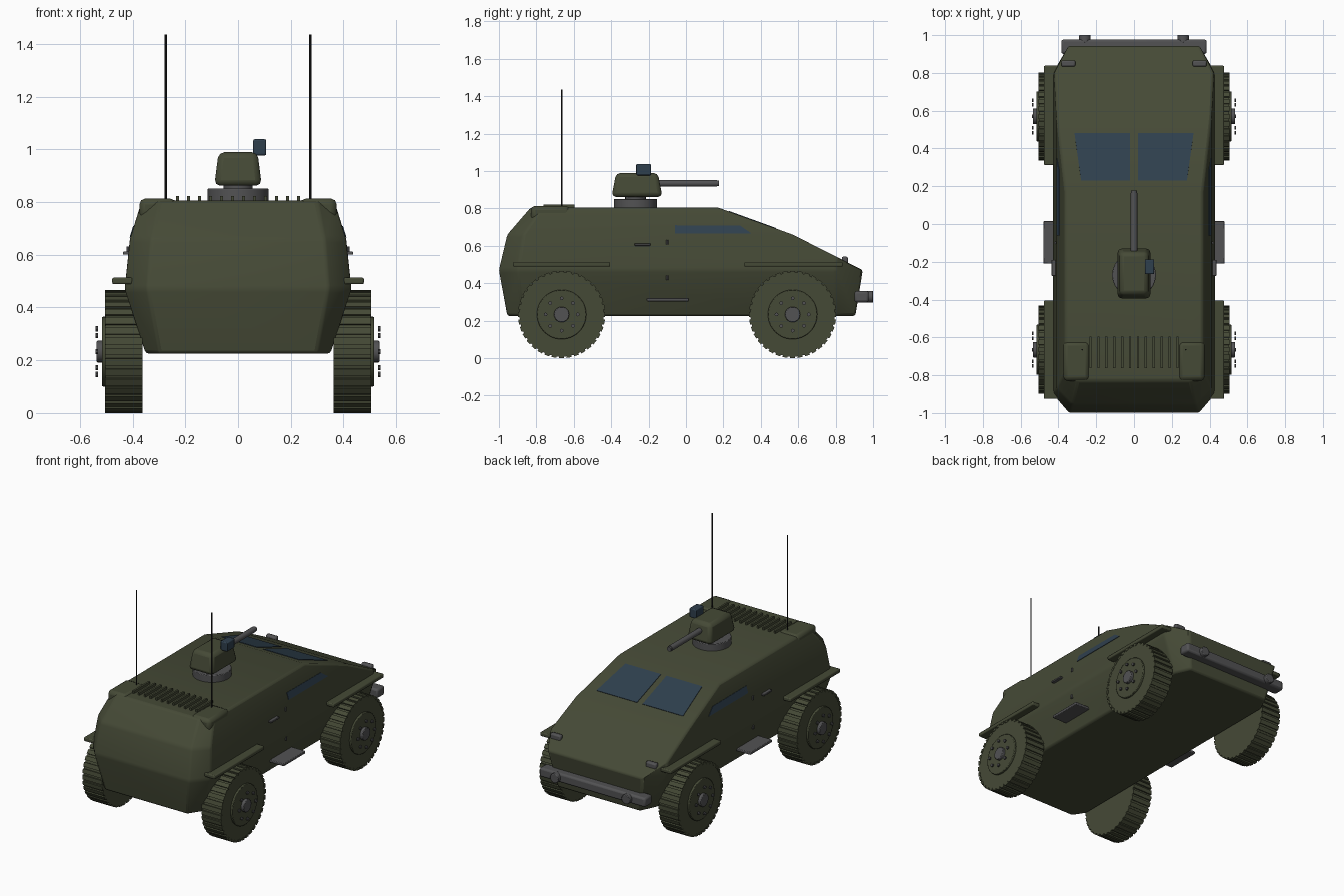
import bpy, bmesh, math
from mathutils import Vector, Matrix

if "Cube" in bpy.data.objects:
    bpy.data.objects.remove(bpy.data.objects["Cube"])


def material(name, rgb):
    m = bpy.data.materials.new(name)
    m.diffuse_color = (*rgb, 1)
    m.use_nodes = True
    m.node_tree.nodes["Principled BSDF"].inputs["Base Color"].default_value = m.diffuse_color
    return m


GREEN = material("olive green", (0.060, 0.068, 0.037))
GREY = material("gunmetal grey", (0.085, 0.085, 0.088))
GLASS = material("blue glass", (0.028, 0.050, 0.075))
BLACK = material("antenna black", (0.012, 0.012, 0.012))


def finish(name, bm, mat, mirror=False, bevel=0, smooth=True):
    bmesh.ops.recalc_face_normals(bm, faces=bm.faces)
    me = bpy.data.meshes.new(name)
    bm.to_mesh(me)
    bm.free()
    me.materials.append(mat)
    ob = bpy.data.objects.new(name, me)
    bpy.context.collection.objects.link(ob)
    if bevel:
        b = ob.modifiers.new("bevel", 'BEVEL')
        b.width, b.segments, b.limit_method = bevel, 2, 'ANGLE'
        b.angle_limit = math.radians(20)
    if mirror:
        ob.modifiers.new("mirror", 'MIRROR').use_mirror_merge = False
    if smooth:
        bpy.ops.object.select_all(action='DESELECT')
        bpy.context.view_layer.objects.active = ob
        ob.select_set(True)
        bpy.ops.object.shade_smooth_by_angle(angle=math.radians(30))
    return ob


def add_box(bm, lo, hi, rot=None, taper=(1, 1)):
    lo, hi = Vector(lo), Vector(hi)
    vs = bmesh.ops.create_cube(bm, size=1)['verts']
    for v in vs:
        top = v.co.z > 0
        v.co = Vector([c * s for c, s in zip(v.co, hi - lo)])
        if top:
            v.co.x *= taper[0]
            v.co.y *= taper[1]
        if rot:
            v.co = rot @ v.co
        v.co += (lo + hi) / 2


def box(name, lo, hi, mat, mirror=False, bevel=0, rot=None, taper=(1, 1)):
    bm = bmesh.new()
    add_box(bm, lo, hi, rot, taper)
    return finish(name, bm, mat, mirror, bevel, smooth=bool(bevel))


def add_rod(bm, a, b, r, n=24, r2=None):
    a, b = Vector(a), Vector(b)
    d = b - a
    mtx = Matrix.Translation((a + b) / 2) @ d.to_track_quat('Z', 'Y').to_matrix().to_4x4()
    bmesh.ops.create_cone(bm, cap_ends=True, segments=n, radius1=r, radius2=r if r2 is None else r2,
                          depth=d.length, matrix=mtx)


def rod(name, a, b, r, mat, n=24, mirror=False, bevel=0):
    bm = bmesh.new()
    add_rod(bm, a, b, r, n)
    return finish(name, bm, mat, mirror, bevel)


def plate(name, pts, mat, thick=0.005):
    # thin window plate raised slightly off the hull, mirrored
    pts = [Vector(p) for p in pts]
    n = (pts[1] - pts[0]).cross(pts[2] - pts[0]).normalized()
    if n.z < 0:
        n = -n
    bm = bmesh.new()
    lo = [bm.verts.new(p - n * 0.003) for p in pts]
    hi = [bm.verts.new(p + n * (thick - 0.002)) for p in pts]
    bm.faces.new(lo)
    bm.faces.new(hi)
    for i in range(len(pts)):
        j = (i + 1) % len(pts)
        bm.faces.new((lo[i], lo[j], hi[j], hi[i]))
    return finish(name, bm, mat, True, smooth=False)


# faceted armoured hull: convex shell over half-outline corners
half = [(.30, -.955, .225), (.35, -.88, .225), (.35, .80, .225), (.30, .905, .225),
        (.345, -1.0, .47), (.43, -.90, .47), (.43, .80, .47), (.345, .945, .47),
        (.33, -.955, .66), (.41, -.87, .66), (.41, .57, .66), (.422, .80, .543),
        (.30, -.83, .805), (.365, -.77, .805), (.365, .17, .805)]
bm = bmesh.new()
for x, y, z in half:
    bm.verts.new((x, y, z))
    bm.verts.new((-x, y, z))
bmesh.ops.convex_hull(bm, input=bm.verts)
bmesh.ops.dissolve_limit(bm, angle_limit=math.radians(2), verts=bm.verts, edges=bm.edges)
finish("hull", bm, GREEN, bevel=0.012)

# windscreen panes and side windows
slope = lambda y: .805 - .3625 * (y - .17)
plate("windscreen", [(x, y, slope(y)) for x, y in ((.02, .48), (.315, .48), (.28, .23), (.02, .23))], GLASS)
side = lambda z: .41 - .045 * (z - .66) / .145
plate("side_window", [(side(z), y, z) for y, z in ((-.06, .665), (.35, .665), (.29, .707), (-.06, .709))], GLASS)

# wheels: tyre with tread bars, rim disc, hub and bolts
R, ZC = .233, .233
for label, yc in (("front", .57), ("rear", -.665)):
    bm = bmesh.new()
    add_rod(bm, (.362, yc, ZC), (.503, yc, ZC), R - .008, 64)
    N = 36
    for i in range(N):
        a = 2 * math.pi * i / N
        rot = Matrix.Rotation(a, 3, 'X')
        c = Vector((.4335, yc, ZC)) + rot @ Vector((0, 0, R - .008))
        h = Vector((.0715, .0135, .008))
        add_box(bm, c - h, c + h, rot)
    finish(label + "_tyre", bm, GREEN, True)
    rod(label + "_rim", (.48, yc, ZC), (.516, yc, ZC), .132, GREEN, 48, True, .004)
    rod(label + "_hub", (.51, yc, ZC), (.536, yc, ZC), .041, GREY, 24, True, .004)
    bm = bmesh.new()
    for i in range(8):
        a = math.pi * i / 4
        y, z = yc + .086 * math.cos(a), ZC + .086 * math.sin(a)
        add_rod(bm, (.531, y, z), (.541, y, z), .01, 10)
    finish(label + "_bolts", bm, GREY, True)

# fenders
box("front_fender", (.40, .312, .488), (.477, .838, .513), GREEN, True, .006)
box("rear_fender", (.40, -.925, .488), (.477, -.405, .513), GREEN, True, .006)

# side steps, door handles and hinges
box("side_step", (.36, -.21, .303), (.48, .015, .321), GREY, True, .004)
box("door_handle", (.405, -.275, .600), (.436, -.19, .612), GREY, True, .003)
bm = bmesh.new()
for z, x in ((.43, .419), (.62, .416)):
    add_rod(bm, (x, -.10, z - .012), (x, -.10, z + .012), .007, 10)
finish("door_hinges", bm, GREY, True)

# bumper, tow hooks and headlamps
box("bumper", (-.385, .90, .298), (.385, .977, .358), GREY, False, .012)
rod("tow_hook", (.26, .96, .328), (.26, 1.0, .328), .031, GREY, 20, True, .004)
box("headlamp", (.31, .833, .503), (.385, .866, .542), GREY, True, .009)

# rear deck boxes, grille slats and antennas
box("deck_box", (.235, -.83, .727), (.374, -.622, .813), GREEN, True, .022)
bm = bmesh.new()
for i in range(12):
    x = -.23 + .46 * i / 11
    add_box(bm, (x - .006, -.762, .800), (x + .006, -.595, .822))
finish("grille_slats", bm, GREEN, smooth=False)
rod("antenna", (.274, -.665, .80), (.274, -.665, 1.435), .004, BLACK, 8, True)

# turret: ring, neck, tapered body, gun and sight
rod("turret_ring", (0, -.27, .80), (0, -.27, .851), .116, GREY, 40, False, .004)
rod("turret_neck", (0, -.27, .845), (0, -.27, .88), .055, GREY, 24)
box("turret_body", (-.09, -.398, .862), (.09, -.126, .989), GREEN, False, .022, taper=(.82, .82))
rod("gun_barrel", (0, -.18, .934), (0, .165, .934), .018, GREY, 20)
rod("gun_muzzle", (0, .152, .934), (0, .177, .934), .015, GREY, 20)
box("gun_sight", (.057, -.266, .977), (.107, -.187, 1.038), GLASS, False, .006)
